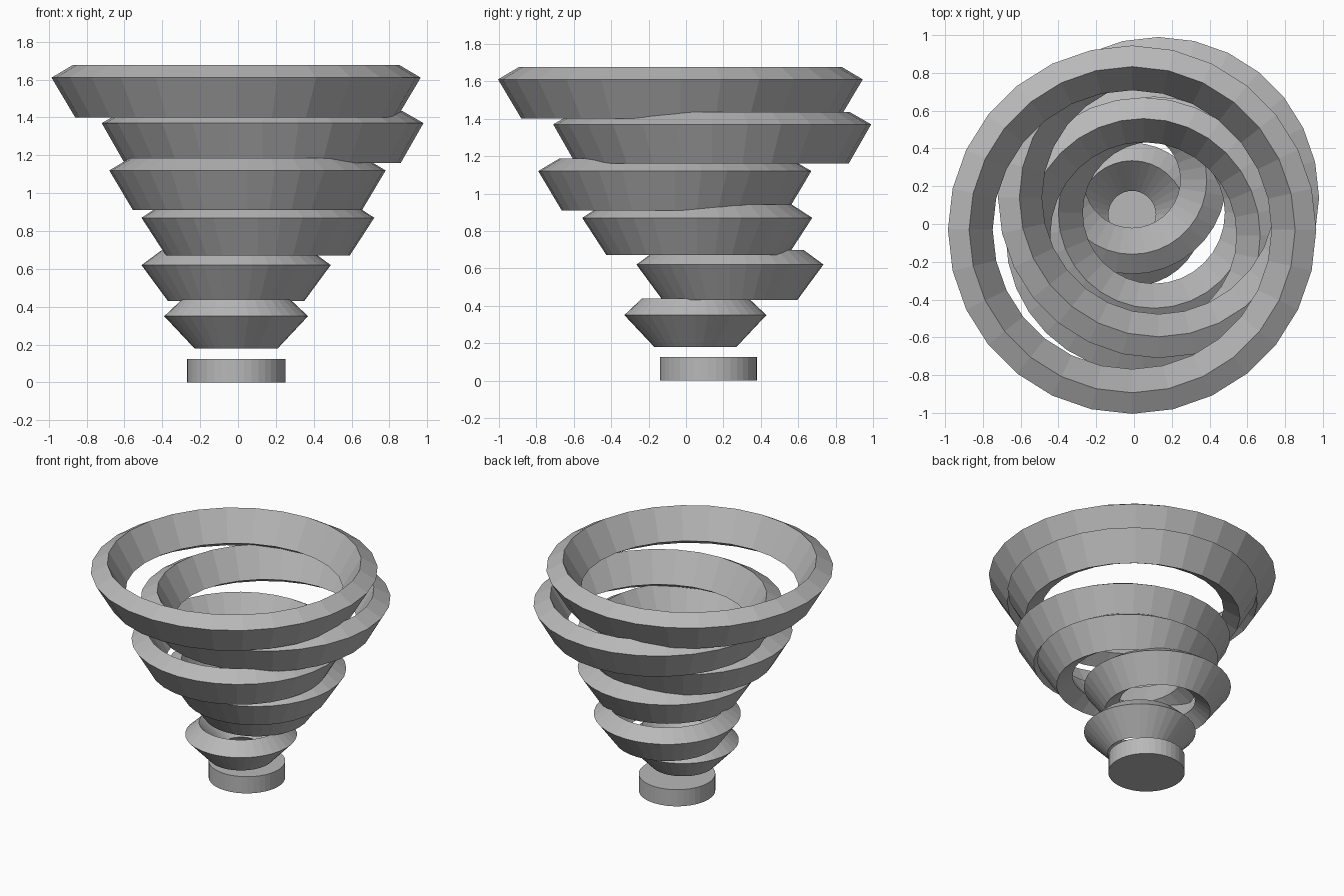
import bpy
import bmesh
from math import cos, sin, pi, hypot

cube = bpy.data.objects.get("Cube")
if cube:
    bpy.data.objects.remove(cube, do_unlink=True)

# Single plain grey for every part
grey = bpy.data.materials.new("plain grey")
grey.use_nodes = True
colour = (0.48, 0.48, 0.48, 1)
grey.diffuse_color = colour
grey.node_tree.nodes["Principled BSDF"].inputs["Base Color"].default_value = colour


def finish(name, bm, location):
    bmesh.ops.recalc_face_normals(bm, faces=bm.faces)
    mesh = bpy.data.meshes.new(name)
    bm.to_mesh(mesh)
    bm.free()
    mesh.materials.append(grey)
    obj = bpy.data.objects.new(name, mesh)
    obj.location = location
    bpy.context.collection.objects.link(obj)
    return obj


def tapered_ring(name, x, y, radius, z, lean, height, sides, thick=0.13):
    """Ring with a tilted rectangular section; (radius, z) is its widest edge."""
    length = hypot(lean, height)
    in_r, in_z = -height / length * thick, lean / length * thick
    section = [(0, 0), (in_r, in_z), (in_r - lean, in_z - height), (-lean, -height)]
    bm = bmesh.new()
    loops = []
    for i in range(sides):
        a = 2 * pi * i / sides
        loops.append([bm.verts.new(((radius + r) * cos(a), (radius + r) * sin(a), h))
                      for r, h in section])
    for i in range(sides):
        here, there = loops[i], loops[(i + 1) % sides]
        for j in range(4):
            k = (j + 1) % 4
            bm.faces.new((here[j], there[j], there[k], here[k]))
    return finish(name, bm, (x, y, z))


# Round base
bm = bmesh.new()
bmesh.ops.create_cone(bm, cap_ends=True, segments=40, radius1=0.26, radius2=0.26, depth=0.125)
finish("base_disc", bm, (-0.01, 0.12, 0.0625))

# Stack of off-centre rings, bottom to top: x, y, radius, edge z, lean, height, sides
rings = [
    (-0.01, 0.05, 0.38, 0.35, 0.16, 0.17, 36),
    (-0.01, 0.235, 0.50, 0.62, 0.14, 0.19, 36),
    (0.105, 0.06, 0.615, 0.87, 0.13, 0.20, 32),
    (0.05, -0.06, 0.73, 1.12, 0.125, 0.21, 32),
    (0.13, 0.14, 0.85, 1.37, 0.12, 0.21, 28),
    (-0.01, -0.03, 0.975, 1.61, 0.125, 0.21, 28),
]
for number, values in enumerate(rings, 1):
    tapered_ring(f"ring_{number}", *values)
